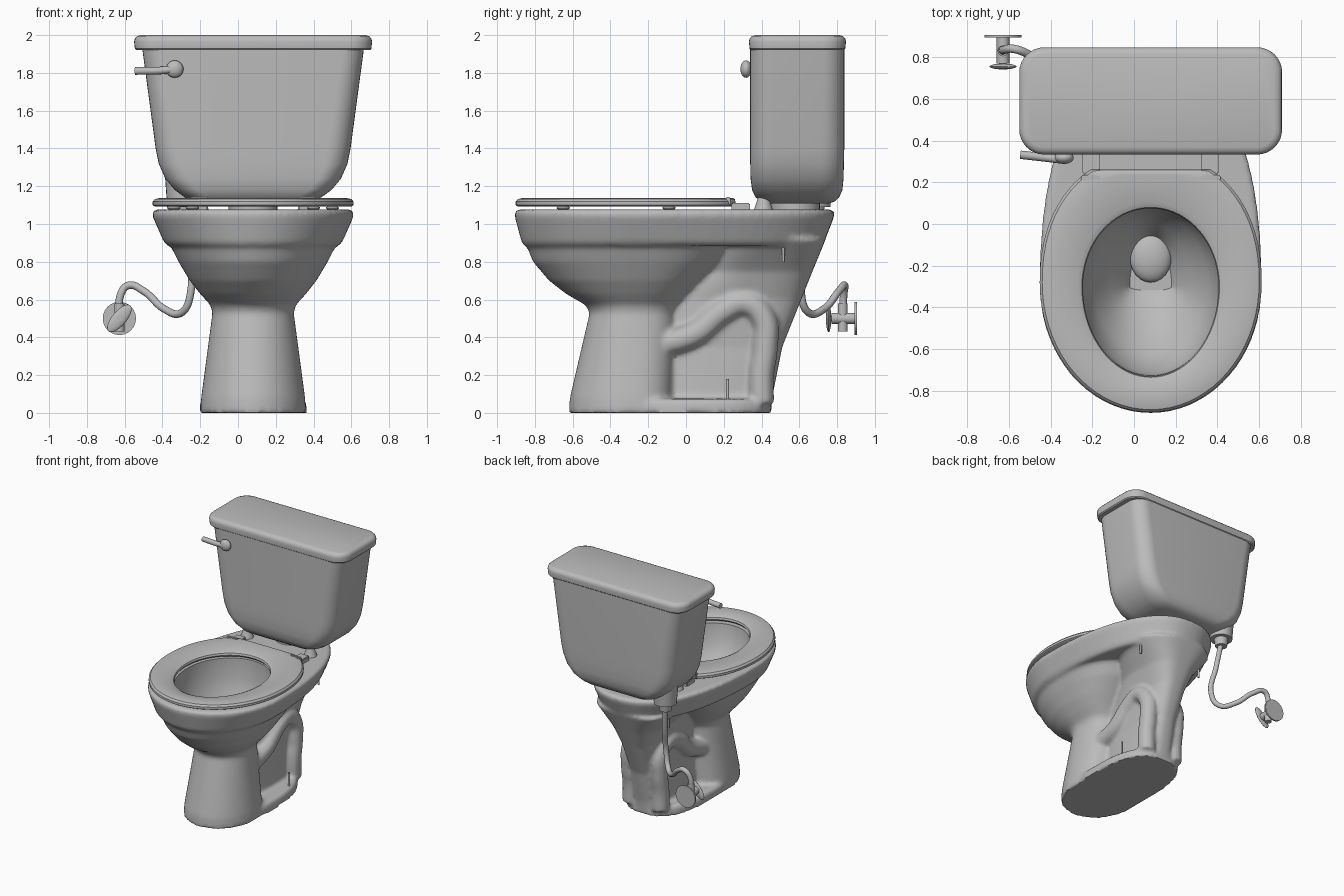
import bpy, bmesh, math
from mathutils import Vector, Matrix

if "Cube" in bpy.data.objects:
    bpy.data.objects.remove(bpy.data.objects["Cube"])

CX = 0.08  # centre line of the bowl and tank

porcelain = bpy.data.materials.new("grey_porcelain")
porcelain.use_nodes = True
grey = (0.5, 0.5, 0.5, 1)
porcelain.diffuse_color = grey
porcelain.node_tree.nodes["Principled BSDF"].inputs["Base Color"].default_value = grey


def select(*objs):
    bpy.ops.object.select_all(action="DESELECT")
    for o in objs:
        o.select_set(True)
    bpy.context.view_layer.objects.active = objs[0]


def finish(ob, angle=35):
    ob.data.materials.clear()
    ob.data.materials.append(porcelain)
    select(ob)
    bpy.ops.object.shade_smooth_by_angle(angle=math.radians(angle))
    return ob


def from_bmesh(name, bm):
    bmesh.ops.recalc_face_normals(bm, faces=bm.faces)
    me = bpy.data.meshes.new(name)
    bm.to_mesh(me)
    bm.free()
    ob = bpy.data.objects.new(name, me)
    bpy.context.collection.objects.link(ob)
    return finish(ob)


def egg(z, front, back, half, wide=-0.3, n=2.0, limit=9, count=72):
    """Egg outline: elliptic front, fuller back of power n."""
    ring = []
    for i in range(count):
        t = math.tau * i / count
        c, s = math.cos(t), math.sin(t)
        p = n if s > 0 else 2
        reach = (back - wide) if s > 0 else (wide - front)
        x = math.copysign(abs(c) ** (2 / p), c) * half
        y = wide + math.copysign(abs(s) ** (2 / p), s) * reach
        ring.append((CX + x, min(y, limit), z))
    return ring


def round_box(z, half, front, back, r, steps=8):
    ring = []
    for k, (sx, y) in enumerate([(1, back - r), (-1, back - r), (-1, front + r), (1, front + r)]):
        for i in range(steps + 1):
            t = math.pi / 2 * (k + i / steps)
            ring.append((CX + sx * (half - r) + r * math.cos(t), y + r * math.sin(t), z))
    return ring


def loft(name, rings, loop=False):
    bm = bmesh.new()
    vs = [[bm.verts.new(p) for p in ring] for ring in rings]
    n = len(vs[0])
    pairs = list(zip(vs, vs[1:])) + ([(vs[-1], vs[0])] if loop else [])
    for a, b in pairs:
        for i in range(n):
            j = (i + 1) % n
            bm.faces.new((a[i], a[j], b[j], b[i]))
    if not loop:
        bm.faces.new(vs[0])
        bm.faces.new(vs[-1])
    return from_bmesh(name, bm)


def tube(name, points, radius):
    cu = bpy.data.curves.new(name, "CURVE")
    cu.dimensions = "3D"
    cu.bevel_depth, cu.bevel_resolution, cu.resolution_u = radius, 4, 8
    cu.use_fill_caps = True
    sp = cu.splines.new("BEZIER")
    sp.bezier_points.add(len(points) - 1)
    for bp, p in zip(sp.bezier_points, points):
        bp.co = p
        bp.handle_left_type = bp.handle_right_type = "AUTO"
    ob = bpy.data.objects.new(name, cu)
    bpy.context.collection.objects.link(ob)
    select(ob)
    bpy.ops.object.convert(target="MESH")
    return finish(bpy.context.object)


def rod(name, a, b, r1, r2=None):
    a, b = Vector(a), Vector(b)
    d = b - a
    m = Matrix.Translation((a + b) / 2) @ d.to_track_quat("Z", "Y").to_matrix().to_4x4()
    bm = bmesh.new()
    bmesh.ops.create_cone(bm, cap_ends=True, segments=24, radius1=r1,
                          radius2=r1 if r2 is None else r2, depth=d.length, matrix=m)
    return from_bmesh(name, bm)


def ball(name, centre, scale):
    bm = bmesh.new()
    m = Matrix.Translation(centre) @ Matrix.Diagonal((*scale, 1))
    bmesh.ops.create_uvsphere(bm, u_segments=24, v_segments=14, radius=1, matrix=m)
    return from_bmesh(name, bm)


def box(name, lo, hi, bevel=0.006):
    bm = bmesh.new()
    lo, hi = Vector(lo), Vector(hi)
    m = Matrix.Translation((lo + hi) / 2) @ Matrix.Diagonal((*(hi - lo), 1))
    bmesh.ops.create_cube(bm, size=1, matrix=m)
    bmesh.ops.bevel(bm, geom=bm.edges[:], offset=bevel, segments=2, affect="EDGES")
    return from_bmesh(name, bm)


# Bowl casting: pedestal, bowl, rim, rear neck, foot and trapway fused together
pedestal = loft("bowl", [egg(z, f, b, h, n=2.6) for z, f, b, h in [
    (0, -0.62, -0.06, 0.28), (0.08, -0.615, -0.06, 0.275), (0.53, -0.51, -0.05, 0.215),
    (0.57, -0.53, -0.03, 0.225), (0.63, -0.635, 0.02, 0.28), (0.7, -0.725, 0.09, 0.335),
    (0.8, -0.81, 0.2, 0.395), (0.9, -0.85, 0.28, 0.445)]])
rim = loft("rim", [egg(z, f, b, h, n=2.3) for z, f, b, h in [
    (0.885, -0.86, 0.72, 0.455), (0.91, -0.872, 0.735, 0.475), (1.04, -0.907, 0.785, 0.532),
    (1.065, -0.907, 0.785, 0.532), (1.077, -0.895, 0.775, 0.52)]])
neck = loft("neck", [egg(z, f, b, h, wide=w, n=3) for z, f, b, h, w in [
    (0, -0.3, 0.45, 0.17, 0.1), (0.1, -0.3, 0.46, 0.14, 0.1), (0.35, -0.25, 0.51, 0.13, 0.15),
    (0.6, -0.15, 0.61, 0.15, 0.25), (0.75, 0.02, 0.67, 0.2, 0.35), (0.92, 0.12, 0.74, 0.33, 0.4)]])
foot = loft("foot", [egg(z, -0.62 + d, 0.455 - d, 0.285 - d, wide=-0.1, n=2.8)
                     for z, d in [(0, 0), (0.055, 0.005), (0.075, 0.02)]])
traps = [tube("trapway", [(CX + s * 0.13, y, z) for y, z in [
    (-0.13, 0.36), (0.05, 0.42), (0.2, 0.54), (0.32, 0.58), (0.41, 0.5),
    (0.42, 0.35), (0.4, 0.2), (0.4, 0.05)]], 0.068) for s in (-1, 1)]
select(pedestal, rim, neck, foot, *traps)
bpy.ops.object.join()

# Hollow basin cut out of the fused casting
basin = loft("basin_cutter", [egg(z, f, b, h, n=2) for z, f, b, h in [
    (0.56, -0.32, -0.07, 0.1), (0.6, -0.38, -0.06, 0.125), (0.68, -0.5, 0, 0.19),
    (0.8, -0.63, 0.06, 0.27), (0.92, -0.71, 0.09, 0.325), (1.2, -0.74, 0.09, 0.335)]])
basin.hide_render = True
rem = pedestal.modifiers.new("fuse", "REMESH")
rem.mode, rem.voxel_size = "VOXEL", 0.014
smo = pedestal.modifiers.new("soften", "SMOOTH")
smo.factor, smo.iterations = 0.5, 6
cut = pedestal.modifiers.new("hollow", "BOOLEAN")
cut.operation, cut.object = "DIFFERENCE", basin
select(pedestal)
for name in ("fuse", "soften", "hollow"):
    bpy.ops.object.modifier_apply(modifier=name)
bpy.data.objects.remove(basin)
finish(pedestal, 45)
# Drain opening at the back of the basin
ball("drain_hump", (CX, -0.16, 0.58), (0.1, 0.12, 0.05))

# Seat: closed ring profile with a clipped straight back
outer = [(1.092, 0.012), (1.1, 0), (1.118, 0), (1.132, 0.012), (1.138, 0.04), (1.138, 0.08)]
inner = [(1.132, -0.03), (1.12, -0.005), (1.105, 0), (1.092, -0.01)]
loft("seat", [egg(z, -0.902 + d, 0.34 - d, 0.532 - d, n=2.2, wide=-0.28, limit=0.262 - d / 3)
              for z, d in outer]
     + [egg(z, -0.73 + d, 0.075 - d, 0.325 - d, wide=-0.3) for z, d in inner], loop=True)

# Seat bumpers, hinges, tank bolts and foot bolts on both sides
for s, side in ((1, "left"), (-1, "right")):
    for y, dx in ((-0.65, 0.32), (-0.09, 0.42)):
        ball(f"{side}_seat_bumper", (CX + s * dx, y, 1.085), (0.035, 0.035, 0.012))
    hx = CX + s * 0.285
    box(f"{side}_hinge_post", (hx - 0.042, 0.24, 1.07), (hx + 0.042, 0.34, 1.112))
    box(f"{side}_hinge_leaf", (hx - 0.05, 0.208, 1.1), (hx + 0.05, 0.235, 1.144))
    rod(f"{side}_tank_support", (hx, 0.41, 1.06), (hx, 0.41, 1.15), 0.055, 0.025)
    rod(f"{side}_deck_bolt", (hx, 0.515, 0.8), (hx, 0.515, 0.92), 0.008)
    rod(f"{side}_foot_bolt", (CX + s * 0.225, 0.22, 0.06), (CX + s * 0.225, 0.22, 0.18), 0.008)
rod("tank_gasket", (CX, 0.58, 1.06), (CX, 0.58, 1.13), 0.13)

# Tank and lid
loft("tank", [round_box(*v) for v in [
    (1.108, 0.25, 0.43, 0.75, 0.08), (1.118, 0.31, 0.4, 0.785, 0.1), (1.14, 0.36, 0.37, 0.81, 0.12),
    (1.18, 0.415, 0.35, 0.828, 0.12), (1.24, 0.465, 0.342, 0.834, 0.12), (1.32, 0.5, 0.34, 0.836, 0.12),
    (1.4, 0.516, 0.34, 0.838, 0.12), (1.93, 0.587, 0.34, 0.838, 0.11)]])
loft("tank_lid", [round_box(z, 0.63 - d, 0.333 + d, 0.847 - d, 0.12 - d) for z, d in [
    (1.92, 0.012), (1.928, 0.004), (1.965, 0), (1.982, 0.004), (1.994, 0.015), (2.0, 0.035)]])

# Flush lever
ball("lever_knob", (-0.335, 0.318, 1.82), (0.046, 0.03, 0.046))
tube("flush_lever", [(-0.335, 0.308, 1.82), (-0.42, 0.318, 1.812), (-0.545, 0.332, 1.81)], 0.02)

# Water supply: tank inlet, hose and wall valve
rod("inlet_boss", (-0.29, 0.68, 1.09), (-0.29, 0.68, 1.3), 0.085, 0.1)
rod("inlet_nut", (-0.29, 0.68, 1.03), (-0.29, 0.68, 1.1), 0.045, 0.055)
tube("supply_hose", [(-0.29, 0.68, 1.06), (-0.265, 0.65, 0.85), (-0.25, 0.61, 0.64),
                     (-0.3, 0.65, 0.53), (-0.39, 0.73, 0.55), (-0.5, 0.81, 0.645),
                     (-0.58, 0.84, 0.675), (-0.62, 0.835, 0.63), (-0.625, 0.83, 0.5)], 0.02)
VX, VZ = -0.628, 0.5
rod("valve_body", (VX, 0.77, VZ), (VX, 0.9, VZ), 0.03)
rod("valve_outlet", (VX, 0.83, 0.43), (VX, 0.83, 0.58), 0.026)
rod("valve_stem", (VX, 0.74, VZ), (VX, 0.8, VZ), 0.016)
rod("wall_flange", (VX, 0.893, VZ), (VX, 0.905, VZ), 0.088)
handle = ball("valve_handle", (0, 0, 0), (0.038, 0.014, 0.09))
handle.location = (VX, 0.755, VZ)
handle.rotation_euler = (0, math.radians(40), 0)
